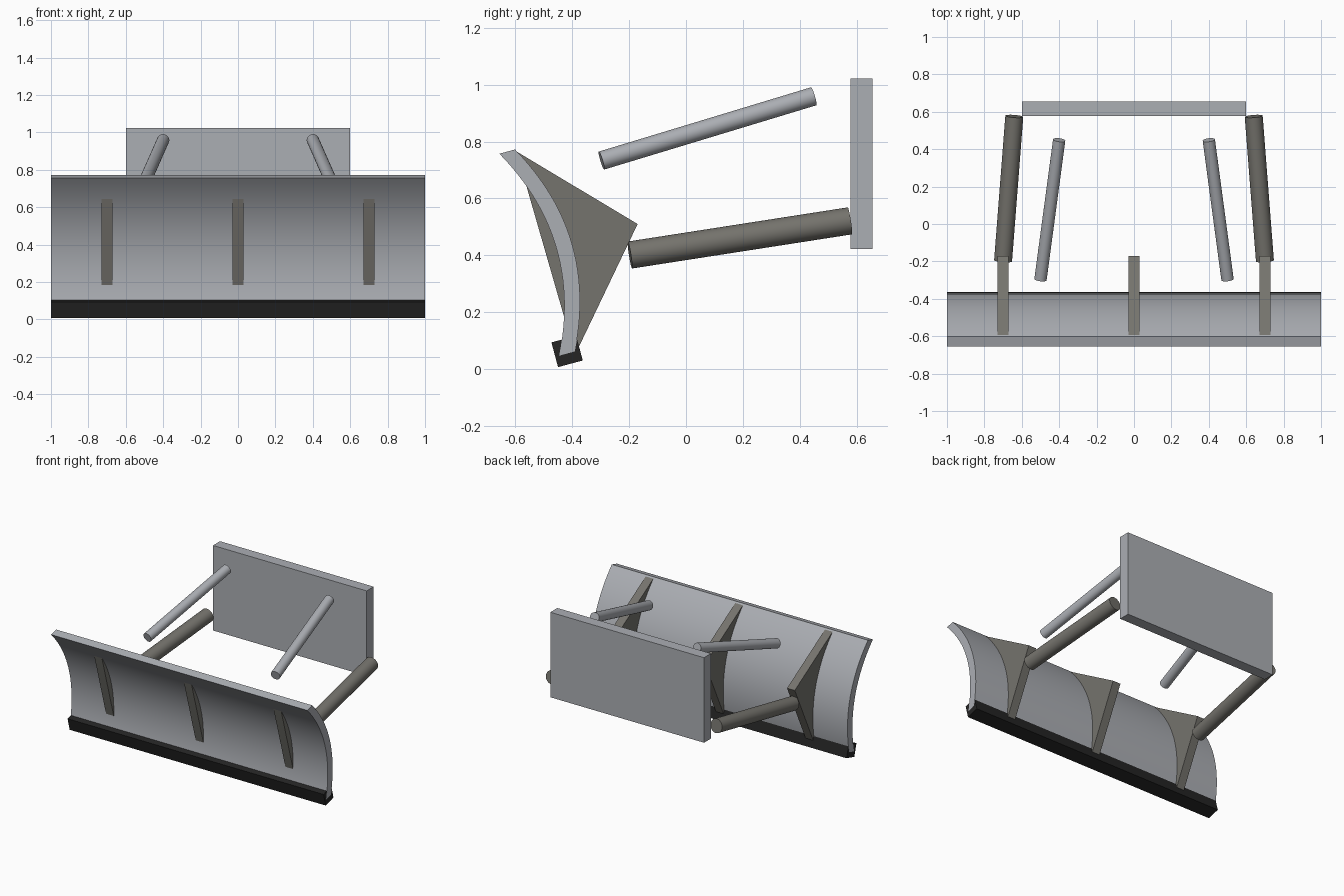
import bpy
import bmesh
from math import radians
from mathutils import Vector

cube = bpy.data.objects.get("Cube")
if cube:
    bpy.data.objects.remove(cube, do_unlink=True)


def make_material(name, rgb):
    mat = bpy.data.materials.new(name)
    mat.use_nodes = True
    mat.diffuse_color = (*rgb, 1)
    mat.node_tree.nodes["Principled BSDF"].inputs["Base Color"].default_value = (*rgb, 1)
    return mat


steel = make_material("light steel", (0.41, 0.425, 0.455))
frame = make_material("dark frame", (0.178, 0.172, 0.153))
black = make_material("black edge", (0.018, 0.018, 0.018))


def finish(obj, name, mat, smooth=False):
    obj.name = name
    obj.data.name = name
    obj.data.materials.append(mat)
    if smooth:
        bpy.ops.object.select_all(action="DESELECT")
        obj.select_set(True)
        bpy.context.view_layer.objects.active = obj
        bpy.ops.object.shade_smooth_by_angle(angle=radians(30))
    return obj


def extrude_profile(name, points, x, width, mat, smooth=False):
    """Sweep a closed (y, z) profile along x, centred on the given x."""
    bm = bmesh.new()
    face = bm.faces.new([bm.verts.new((x - width / 2, y, z)) for y, z in points])
    out = bmesh.ops.extrude_face_region(bm, geom=[face])
    moved = [v for v in out["geom"] if isinstance(v, bmesh.types.BMVert)]
    bmesh.ops.translate(bm, verts=moved, vec=(width, 0, 0))
    bmesh.ops.recalc_face_normals(bm, faces=bm.faces)
    mesh = bpy.data.meshes.new(name)
    bm.to_mesh(mesh)
    bm.free()
    obj = bpy.data.objects.new(name, mesh)
    bpy.context.collection.objects.link(obj)
    return finish(obj, name, mat, smooth)


def box(name, centre, size, mat, tilt=0):
    bpy.ops.mesh.primitive_cube_add(size=1, location=centre, rotation=(tilt, 0, 0))
    obj = bpy.context.object
    obj.scale = size
    return finish(obj, name, mat)


def rod(name, start, end, radius, mat):
    start, end = Vector(start), Vector(end)
    axis = end - start
    bpy.ops.mesh.primitive_cylinder_add(
        vertices=32, radius=radius, depth=axis.length, location=(start + end) / 2)
    obj = bpy.context.object
    obj.rotation_euler = axis.to_track_quat("Z", "Y").to_euler()
    return finish(obj, name, mat, smooth=True)


# Curved blade: a bowed back line, offset forward by the plate thickness
top, bottom = Vector((-0.601, 0.772)), Vector((-0.391, 0.062))
chord = bottom - top
bow = Vector((-chord.y, chord.x)).normalized() * 0.098
thickness = Vector((-0.055, -0.015))
steps = 24
back = [top + chord * u + bow * (4 * u * (1 - u))
        for u in (i / steps for i in range(steps + 1))]
front = [p + thickness for p in reversed(back)]
extrude_profile("blade", back + front, 0, 2.0, steel, smooth=True)

# Cutting edge along the foot of the blade
box("cutting_edge", (0, -0.418, 0.062), (1.999, 0.09, 0.09), black, radians(15))

# Triangular ribs that pass through the blade
rib = [(-0.596, 0.765), (-0.17, 0.51), (-0.39, 0.05)]
for label, x in (("right", -0.7), ("middle", 0), ("left", 0.7)):
    extrude_profile(label + "_rib", rib, x, 0.06, frame)

# Push arms and lift rods, mirrored
for label, s in (("right", -1), ("left", 1)):
    rod(label + "_push_arm", (0.7 * s, -0.197, 0.401), (0.64 * s, 0.576, 0.521), 0.048, frame)
    rod(label + "_lift_rod", (0.5 * s, -0.297, 0.733), (0.4 * s, 0.449, 0.959), 0.033, steel)

# Mounting plate
box("mounting_plate", (0, 0.617, 0.722), (1.2, 0.078, 0.6), steel)
